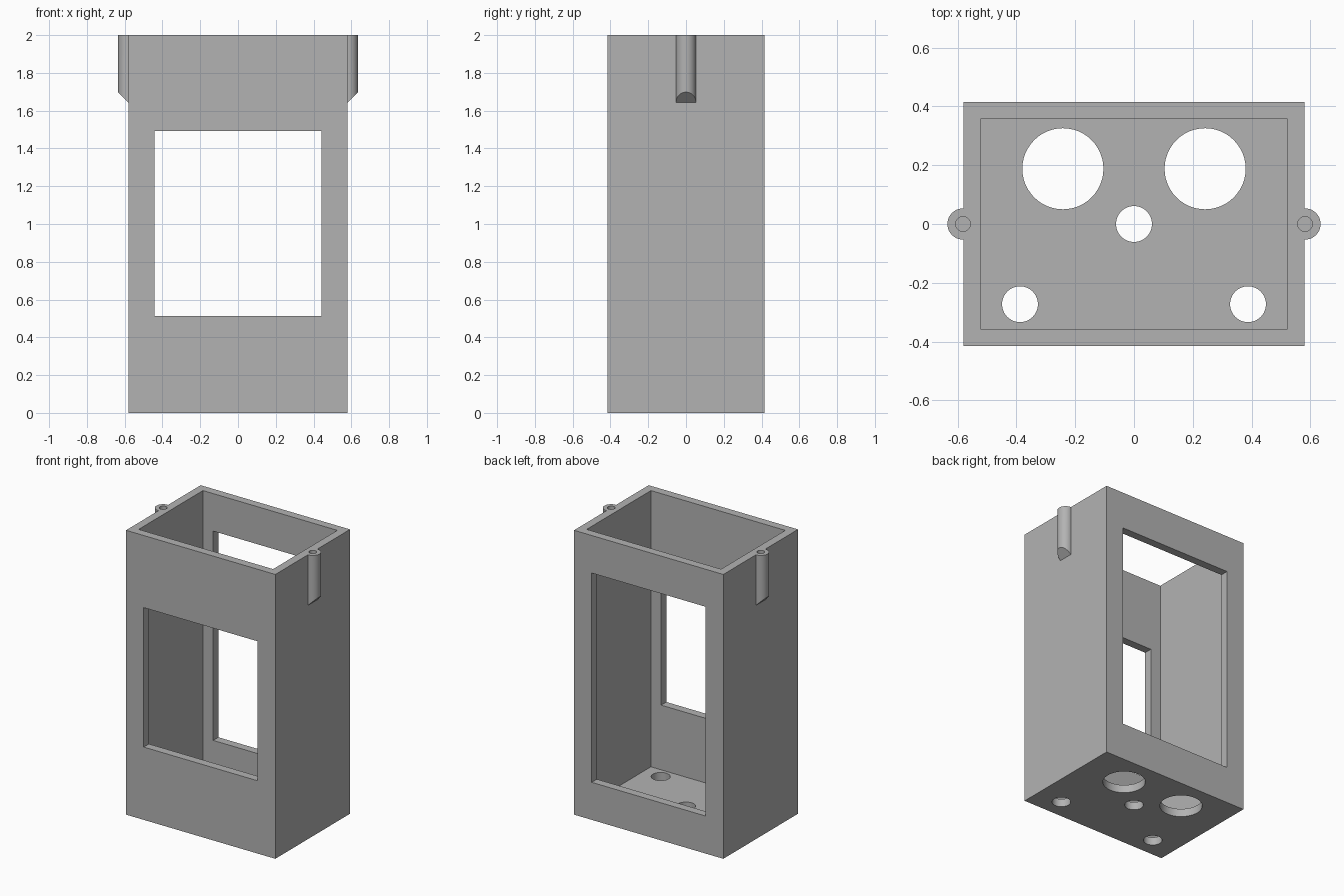
import bpy, bmesh
from mathutils import Vector, Matrix

if "Cube" in bpy.data.objects:
    bpy.data.objects.remove(bpy.data.objects["Cube"])

W, D, H = 0.581, 0.415, 2.0      # half width, half depth, height
WALL = 0.058
LUG_X, LUG_R = 0.582, 0.053

grey = bpy.data.materials.new("plain grey")
grey.diffuse_color = (0.45, 0.45, 0.45, 1)
grey.use_nodes = True
grey.node_tree.nodes["Principled BSDF"].inputs["Base Color"].default_value = grey.diffuse_color


def finish(name, bm):
    bmesh.ops.recalc_face_normals(bm, faces=bm.faces)
    mesh = bpy.data.meshes.new(name)
    bm.to_mesh(mesh)
    bm.free()
    mesh.materials.append(grey)
    obj = bpy.data.objects.new(name, mesh)
    bpy.context.collection.objects.link(obj)
    return obj


def box(name, lo, hi):
    lo, hi = Vector(lo), Vector(hi)
    bm = bmesh.new()
    bmesh.ops.create_cube(bm, size=1, matrix=Matrix.Translation((lo + hi) / 2)
                          @ Matrix.Diagonal((*(hi - lo), 1)))
    return finish(name, bm)


def cylinder(name, x, y, r, z0, z1, cut=None, sides=48):
    bm = bmesh.new()
    bmesh.ops.create_cone(bm, cap_ends=True, segments=sides, radius1=r, radius2=r,
                          depth=z1 - z0, matrix=Matrix.Translation((x, y, (z0 + z1) / 2)))
    if cut:  # slice off everything on the outer side of a plane and cap it
        res = bmesh.ops.bisect_plane(bm, geom=bm.verts[:] + bm.edges[:] + bm.faces[:],
                                     plane_co=cut[0], plane_no=cut[1], clear_outer=True)
        edges = [g for g in res["geom_cut"] if isinstance(g, bmesh.types.BMEdge)]
        bmesh.ops.holes_fill(bm, edges=edges)
    return finish(name, bm)


def combine(target, tool, operation):
    mod = target.modifiers.new(operation.lower(), 'BOOLEAN')
    mod.object, mod.operation, mod.solver = tool, operation, 'EXACT'
    bpy.context.view_layer.objects.active = target
    bpy.ops.object.modifier_apply(modifier=mod.name)
    bpy.data.objects.remove(tool)


# open-topped case
case = box("case", (-W, -D, 0), (W, D, H))
combine(case, box("cavity", (-W + WALL, -D + WALL, 0.057), (W - WALL, D - WALL, H + 0.2)),
        'DIFFERENCE')

# front and back windows
combine(case, box("front_window", (-0.443, -D - 0.1, 0.512), (0.443, -D + 0.1, 1.493)),
        'DIFFERENCE')
combine(case, box("back_window", (-0.443, D - 0.1, 0.264), (0.443, D + 0.1, 1.736)),
        'DIFFERENCE')

# floor holes
for x, y, r in [(-0.242, 0.188, 0.138), (0.242, 0.188, 0.138), (0, 0, 0.061),
                (-0.388, -0.273, 0.061), (0.388, -0.273, 0.061)]:
    combine(case, cylinder("floor_hole", x, y, r, -0.1, 0.15), 'DIFFERENCE')

# side screw lugs with slanted undersides and blind screw holes
for s in (-1, 1):
    lug = cylinder("screw_lug", s * LUG_X, 0, LUG_R, 1.5, H,
                   cut=((s * LUG_X, 0, 1.645), (s, 0, -1)))
    combine(case, lug, 'UNION')
    combine(case, cylinder("screw_hole", s * LUG_X, 0, 0.025, H - 0.25, H + 0.1), 'DIFFERENCE')

# smooth the round walls, keep edges sharp
bpy.ops.object.select_all(action='DESELECT')
case.select_set(True)
bpy.context.view_layer.objects.active = case
bpy.ops.object.shade_smooth_by_angle(angle=0.52)
